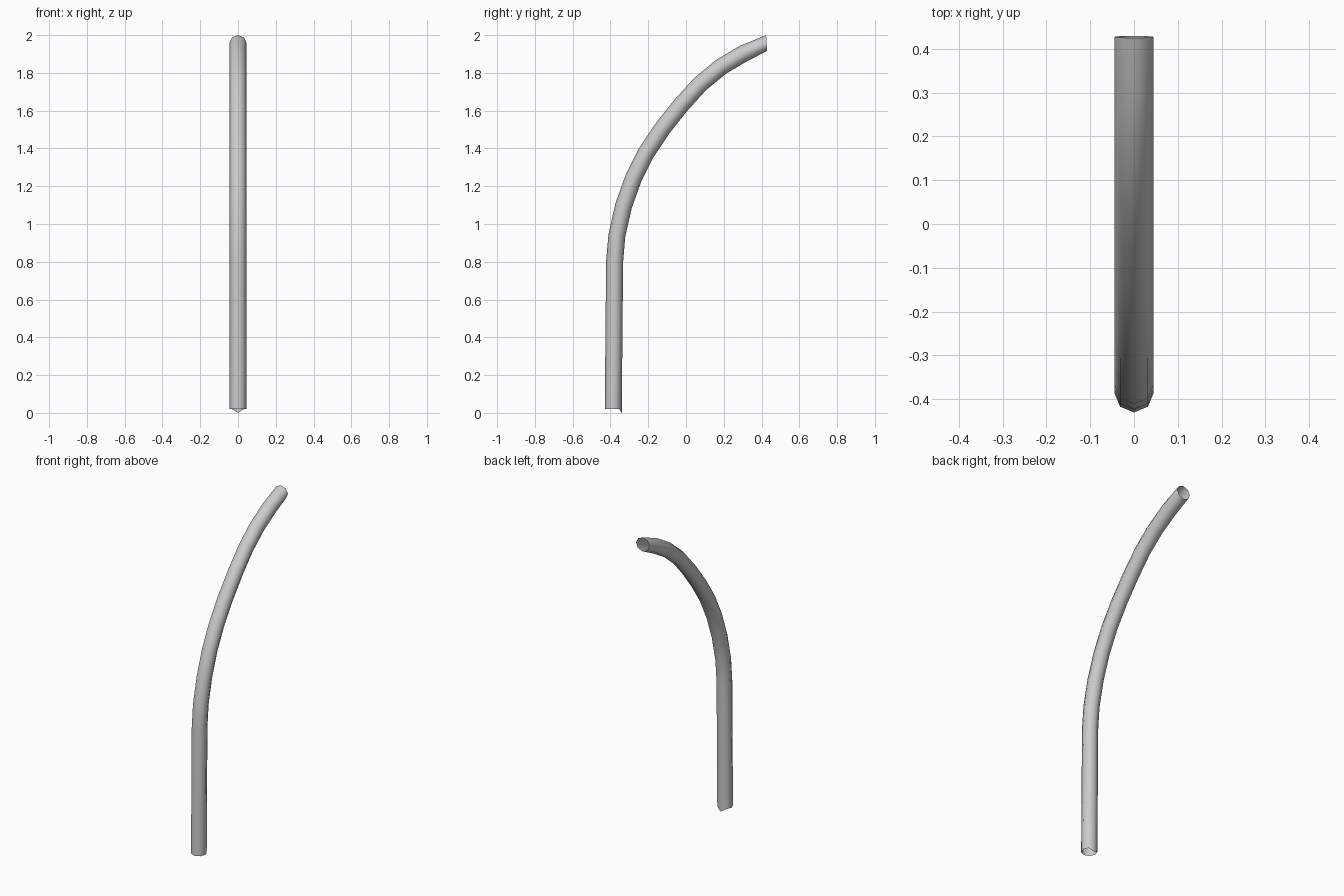
import bpy, bmesh, math
from mathutils import Vector

if "Cube" in bpy.data.objects:
    bpy.data.objects.remove(bpy.data.objects["Cube"])

R, SIDES = 0.045, 8
# centre line of the bent pipe in the (y, z) plane
path = [(-0.385, 0.02), (-0.378, 0.80), (-0.366, 0.94), (-0.33, 1.098),
        (-0.278, 1.243), (-0.212, 1.375), (-0.126, 1.504), (-0.026, 1.63),
        (0.076, 1.742), (0.187, 1.833), (0.307, 1.904), (0.427, 1.958)]
pts = [Vector((0, y, z)) for y, z in path]

# octagonal rings swept along the path, both ends left open
bm = bmesh.new()
rings = []
for i, p in enumerate(pts):
    a = pts[max(i - 1, 0)]
    b = pts[min(i + 1, len(pts) - 1)]
    if 0 < i < len(pts) - 1:
        t = ((p - a).normalized() + (b - p).normalized()).normalized()
    elif i == 0:
        t = Vector((0, 0, 1))
    else:
        t = Vector((0, 1, 0.06)).normalized()   # mouth is cut nearly upright
    n = Vector((0, -t.z, t.y))                  # towards the outer bend
    ring = []
    for k in range(SIDES):
        ang = 2 * math.pi * k / SIDES
        r_n = 0.042 if i == len(pts) - 1 else R
        ring.append(bm.verts.new(p + n * r_n * math.cos(ang)
                                 + Vector((R * math.sin(ang), 0, 0))))
    rings.append(ring)
rings[0][SIDES // 2].co.z = 0.0                 # pointed lip at the foot

for lo, hi in zip(rings, rings[1:]):
    for k in range(SIDES):
        j = (k + 1) % SIDES
        bm.faces.new((lo[k], lo[j], hi[j], hi[k]))
bmesh.ops.recalc_face_normals(bm, faces=bm.faces)
# make sure the open tube faces outward
f = bm.faces[:][0]
if f.normal.dot(f.calc_center_median() - (pts[0] + pts[1]) / 2) < 0:
    bmesh.ops.reverse_faces(bm, faces=bm.faces)

mesh = bpy.data.meshes.new("bent_pipe")
bm.to_mesh(mesh)
bm.free()
pipe = bpy.data.objects.new("bent_pipe", mesh)
bpy.context.collection.objects.link(pipe)
for poly in mesh.polygons:
    poly.use_smooth = True
